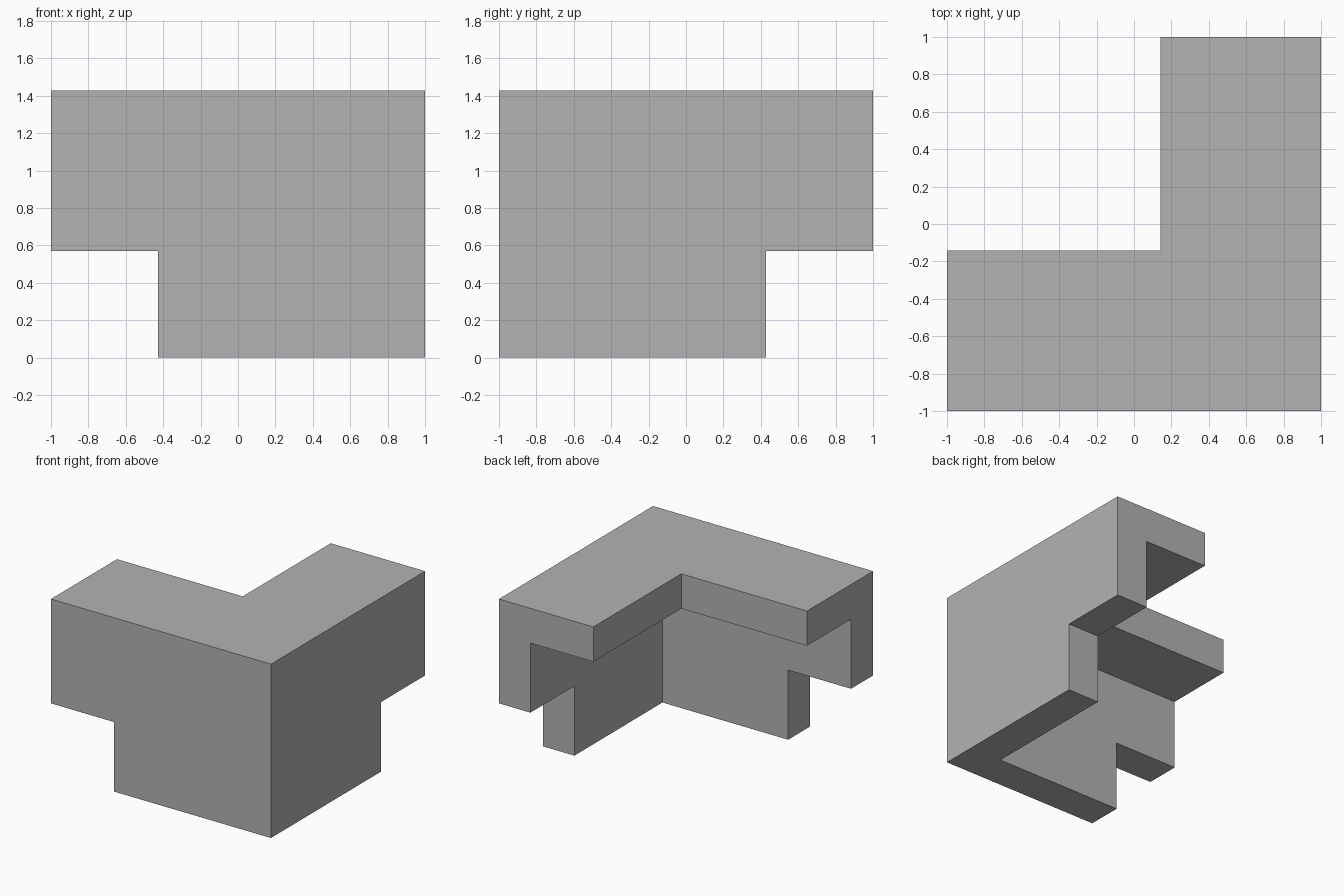
import bpy
import bmesh

cube = bpy.data.objects.get("Cube")
if cube:
    bpy.data.objects.remove(cube, do_unlink=True)

# The whole bracket sits on a module: seven modules long, five high
U = 2 / 7
HEIGHT = 5 * U
PAD = 0.2  # cutters overshoot the body by this much

grey = bpy.data.materials.new("plain grey")
grey.use_nodes = True
colour = (0.45, 0.45, 0.45, 1)
grey.diffuse_color = colour
grey.node_tree.nodes["Principled BSDF"].inputs["Base Color"].default_value = colour


def prism(name, outline, bottom, top):
    """Extrude a counter-clockwise outline in x, y from bottom to top."""
    bm = bmesh.new()
    face = bm.faces.new([bm.verts.new((x, y, bottom)) for x, y in outline])
    side = bmesh.ops.extrude_face_region(bm, geom=[face])
    moved = [g for g in side["geom"] if isinstance(g, bmesh.types.BMVert)]
    bmesh.ops.translate(bm, verts=moved, vec=(0, 0, top - bottom))
    bmesh.ops.recalc_face_normals(bm, faces=bm.faces)
    mesh = bpy.data.meshes.new(name)
    bm.to_mesh(mesh)
    bm.free()
    mesh.materials.append(grey)
    obj = bpy.data.objects.new(name, mesh)
    bpy.context.collection.objects.link(obj)
    return obj


def cut(body, name, x0, x1, y0, y1, top):
    """Remove a box that reaches from below the floor up to top."""
    cutter = prism(name, [(x0, y0), (x1, y0), (x1, y1), (x0, y1)], -PAD, top)
    cutter.hide_render = True
    mod = body.modifiers.new(name, 'BOOLEAN')
    mod.operation = 'DIFFERENCE'
    mod.solver = 'EXACT'
    mod.object = cutter
    bpy.context.view_layer.objects.active = body
    bpy.ops.object.modifier_apply(modifier=name)
    bpy.data.objects.remove(cutter, do_unlink=True)


# L-shaped block, three modules wide on each arm
inner = 1 - 3 * U
bracket = prism("corner_bracket",
                [(-1, -1), (1, -1), (1, 1), (inner, 1), (inner, -inner), (-1, -inner)],
                0, HEIGHT)

# Hollow under the top plate, leaving walls one module thick
far = 1 + PAD
wall = 1 - U
cut(bracket, "hollow", -far, wall, -wall, far, HEIGHT - U)

# Notches shortening the lower part of both walls
notch = 1 - 2 * U
cut(bracket, "front_wall_notch", -far, -notch, -far, 0, 2 * U)
cut(bracket, "side_wall_notch", 0, far, notch, far, 2 * U)
